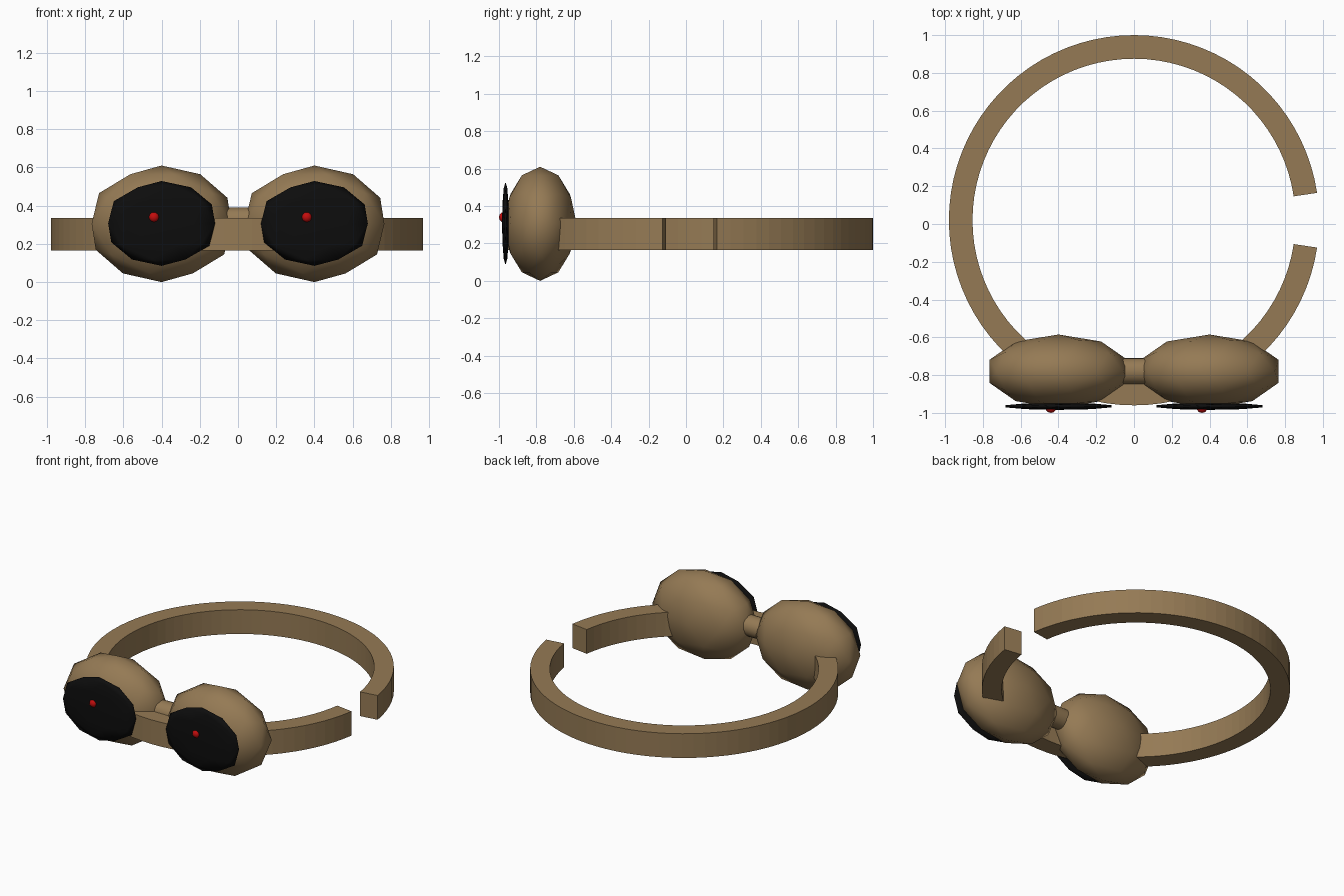
import bpy, bmesh, math

if "Cube" in bpy.data.objects:
    bpy.data.objects.remove(bpy.data.objects["Cube"])


def material(name, rgb):
    m = bpy.data.materials.new(name)
    m.diffuse_color = (*rgb, 1)
    m.use_nodes = True
    m.node_tree.nodes["Principled BSDF"].inputs["Base Color"].default_value = m.diffuse_color
    return m


TAN = material("tan", (0.30, 0.195, 0.09))
BLACK = material("black", (0.004, 0.004, 0.004))
RED = material("red", (0.55, 0.004, 0.004))


def ellipsoid(name, centre, radii, mat, subdivisions=2):
    bpy.ops.mesh.primitive_ico_sphere_add(subdivisions=subdivisions, radius=1, location=centre)
    ob = bpy.context.object
    ob.name = name
    ob.scale = radii
    bpy.ops.object.transform_apply(location=False, rotation=False, scale=True)
    bpy.ops.object.shade_smooth()
    ob.data.materials.append(mat)
    return ob


# Open head strap: rectangular section swept around, with a gap on the right
def strap(name, outer, inner, z0, z1, gap, steps):
    bm = bmesh.new()
    rings = []
    for i in range(steps + 1):
        a = gap + (2 * math.pi - 2 * gap) * i / steps
        rings.append([bm.verts.new((r * math.cos(a), r * math.sin(a), z))
                      for r, z in ((inner, z0), (outer, z0), (outer, z1), (inner, z1))])
    for a, b in zip(rings, rings[1:]):
        for k in range(4):
            n = (k + 1) % 4
            bm.faces.new((a[k], b[k], b[n], a[n]))
    bm.faces.new(rings[0])
    bm.faces.new(rings[-1][::-1])
    bmesh.ops.recalc_face_normals(bm, faces=bm.faces)
    me = bpy.data.meshes.new(name)
    bm.to_mesh(me)
    bm.free()
    ob = bpy.data.objects.new(name, me)
    bpy.context.collection.objects.link(ob)
    ob.location.y = 0.02
    me.materials.append(TAN)


strap("head_strap", 0.98, 0.855, 0.165, 0.335, math.radians(8.5), 80)

# Eye cups, dark lenses and red pupils
for side, x in (("left", -0.4), ("right", 0.4)):
    ellipsoid(side + "_eye_cup", (x, -0.78, 0.305), (0.385, 0.195, 0.305), TAN)
    ellipsoid(side + "_lens", (x, -0.965, 0.307), (0.294, 0.019, 0.222), BLACK)
    ellipsoid(side + "_pupil", (x - 0.04, -0.978, 0.34), (0.027, 0.022, 0.027), RED)

# Nose bridge joining the cups
bpy.ops.mesh.primitive_cylinder_add(vertices=24, radius=0.07, depth=0.3,
                                    location=(0, -0.78, 0.32), rotation=(0, math.pi / 2, 0))
bridge = bpy.context.object
bridge.name = "nose_bridge"
bridge.data.materials.append(TAN)
bpy.ops.object.shade_smooth_by_angle()
